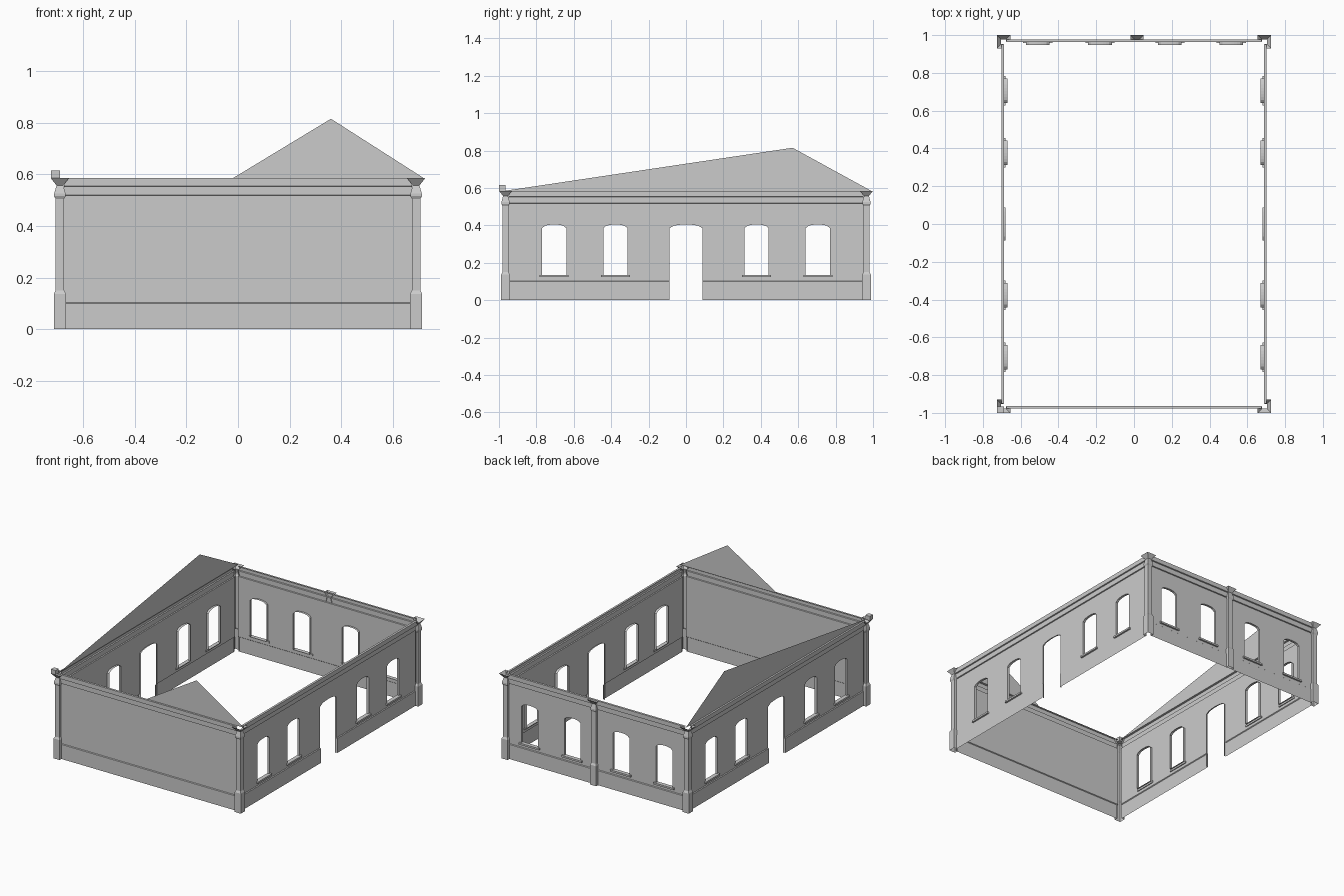
import bpy, bmesh, math
from mathutils import Matrix, Vector

cube = bpy.data.objects.get("Cube")
if cube:
    bpy.data.objects.remove(cube, do_unlink=True)

GREY = (0.6, 0.6, 0.6, 1)
stone = bpy.data.materials.new("grey_stone")
stone.use_nodes = True
stone.diffuse_color = GREY
stone.node_tree.nodes["Principled BSDF"].inputs["Base Color"].default_value = GREY

CX, CY = 0.69, 0.965            # pilaster centres
SILL, SPRING, RISE = 0.135, 0.385, 0.02
# wall section: (outward offset, height), plinth to cornice
SECTION = [(0.005, 0), (0.005, 0.1), (0, 0.104), (0, 0.518), (0.007, 0.52),
           (0.007, 0.553), (0.015, 0.555), (0.015, 0.585), (0, 0.585)]
# pilaster outline: (half width, height)
PILASTER = [(0.023, 0), (0.023, 0.137), (0.0165, 0.15), (0.0165, 0.505),
            (0.022, 0.515), (0.022, 0.525), (0.013, 0.557), (0.035, 0.585)]


def finish(name, bm, matrix=Matrix()):
    bmesh.ops.remove_doubles(bm, verts=bm.verts, dist=0.0002)
    mesh = bpy.data.meshes.new(name)
    bm.to_mesh(mesh)
    bm.free()
    mesh.materials.append(stone)
    ob = bpy.data.objects.new(name, mesh)
    ob.matrix_world = matrix
    bpy.context.scene.collection.objects.link(ob)
    return ob


def face(bm, points):
    bm.faces.new([bm.verts.new(p) for p in points])


def box(bm, centre, size):
    m = Matrix.Translation(centre) @ Matrix.Diagonal((*size, 1))
    bmesh.ops.create_cube(bm, size=1, matrix=m)


def arch(centre, width, steps=8):
    """Points of a shallow arch from left to right."""
    pts = []
    for i in range(steps + 1):
        t = -1 + 2 * i / steps
        pts.append((centre + t * width / 2, SPRING + RISE * math.sqrt(1.0001 - t * t)))
    return pts


def column(bm, u0, u1, low=0, low1=None, top=False):
    """Strip of wall section between u0 and u1, starting at the given heights."""
    low1 = low if low1 is None else low1
    for (o0, z0), (o1, z1) in zip(SECTION, SECTION[1:]):
        if z1 < max(low, low1):
            continue
        a, b = max(z0, low), max(z0, low1)
        face(bm, [(u0, -o0, a), (u1, -o0, b), (u1, -o1, z1), (u0, -o1, z1)])


def wall(name, half, distance, turn, openings):
    """Openings are (centre, width, is_door), sorted along the wall."""
    matrix = Matrix.Rotation(math.radians(turn), 4, 'Z') @ Matrix.Translation((0, -distance, 0))
    bm, reveals, sills = bmesh.new(), bmesh.new(), bmesh.new()
    u = -half
    for c, w, door in openings:
        left, right = c - w / 2, c + w / 2
        column(bm, u, left)
        curve = arch(c, w)
        for (a, za), (b, zb) in zip(curve, curve[1:]):
            column(bm, a, b, za, zb)
        if not door:
            for (o0, z0), (o1, z1) in zip(SECTION[:3], SECTION[1:4]):
                z1 = min(z1, SILL)
                face(bm, [(left, -o0, z0), (right, -o0, z0), (right, -o1, z1), (left, -o1, z1)])
            box(sills, (c, -0.003, SILL - 0.006), (0.155, 0.018, 0.012))
        # lining of the opening, reaching inwards
        depth = 0.008 if door else 0.016
        foot = 0 if door else SILL
        path = [(right, foot)] + curve[::-1] + [(left, foot)]
        if not door:
            path.append((right, foot))
        for (a, za), (b, zb) in zip(path, path[1:]):
            face(reveals, [(a, 0, za), (b, 0, zb), (b, depth, zb), (a, depth, za)])
        u = right
    column(bm, u, half)
    finish(name, bm, matrix)
    if openings:
        finish(name + "_opening_linings", reveals, matrix)
        finish(name + "_window_sills", sills, matrix)
    else:
        reveals.free()
        sills.free()


def pilaster(name, x, y, outline, sx=1, sy=1):
    """Open shell swept up the pilaster profile around the given outline."""
    bm = bmesh.new()
    if sx * sy < 0:
        outline = outline[::-1]
    for (h0, z0), (h1, z1) in zip(PILASTER, PILASTER[1:]):
        for (ax, ay), (bx, by) in zip(outline, outline[1:]):
            face(bm, [(px * h * sx, py * h * sy, z) for px, py, h, z in
                      ((ax, ay, h0, z0), (bx, by, h0, z0), (bx, by, h1, z1), (ax, ay, h1, z1))])
    finish(name, bm, Matrix.Translation((x, y, 0)))


# walls
side = [(-0.705, 0.13, False), (-0.377, 0.13, False), (0, 0.176, True),
        (0.377, 0.13, False), (0.705, 0.13, False)]
back = [(c, 0.125, False) for c in (-0.515, -0.19, 0.18, 0.51)]
wall("front_wall", CX - 0.016, CY - 0.002, 0, [])
wall("left_wall", CY - 0.016, CX - 0.003, 90, side)
wall("back_wall", CX - 0.016, CY - 0.002, 180, back)
wall("right_wall", CY - 0.016, CX - 0.003, 270, side)

# pilasters
corner = [(0, -1), (1, -1), (1, 1), (-1, 1), (-1, 0)]
for fb, sy in (("front", -1), ("back", 1)):
    for lr, sx in (("left", 1), ("right", -1)):
        pilaster(f"{fb}_{lr}_corner_pilaster", sx * CX, sy * CY, corner, sx, sy)
pilaster("back_middle_pilaster", 0.016, CY, [(1, 0), (1, 1), (-1, 1), (-1, 0)])

# gable sheets standing on the walls
bm = bmesh.new()
face(bm, [(-0.02, -CY, 0.585), (0.72, -CY, 0.585), (0.36, -CY, 0.815)])
finish("front_gable", bm)
bm = bmesh.new()
face(bm, [(-CX, 0.99, 0.585), (-CX, -0.97, 0.585), (-CX, 0.57, 0.815)])
finish("right_gable", bm)

# small block on the front right corner
bm = bmesh.new()
box(bm, (-0.707, -0.983, 0.6), (0.035, 0.034, 0.03))
finish("corner_block", bm)
